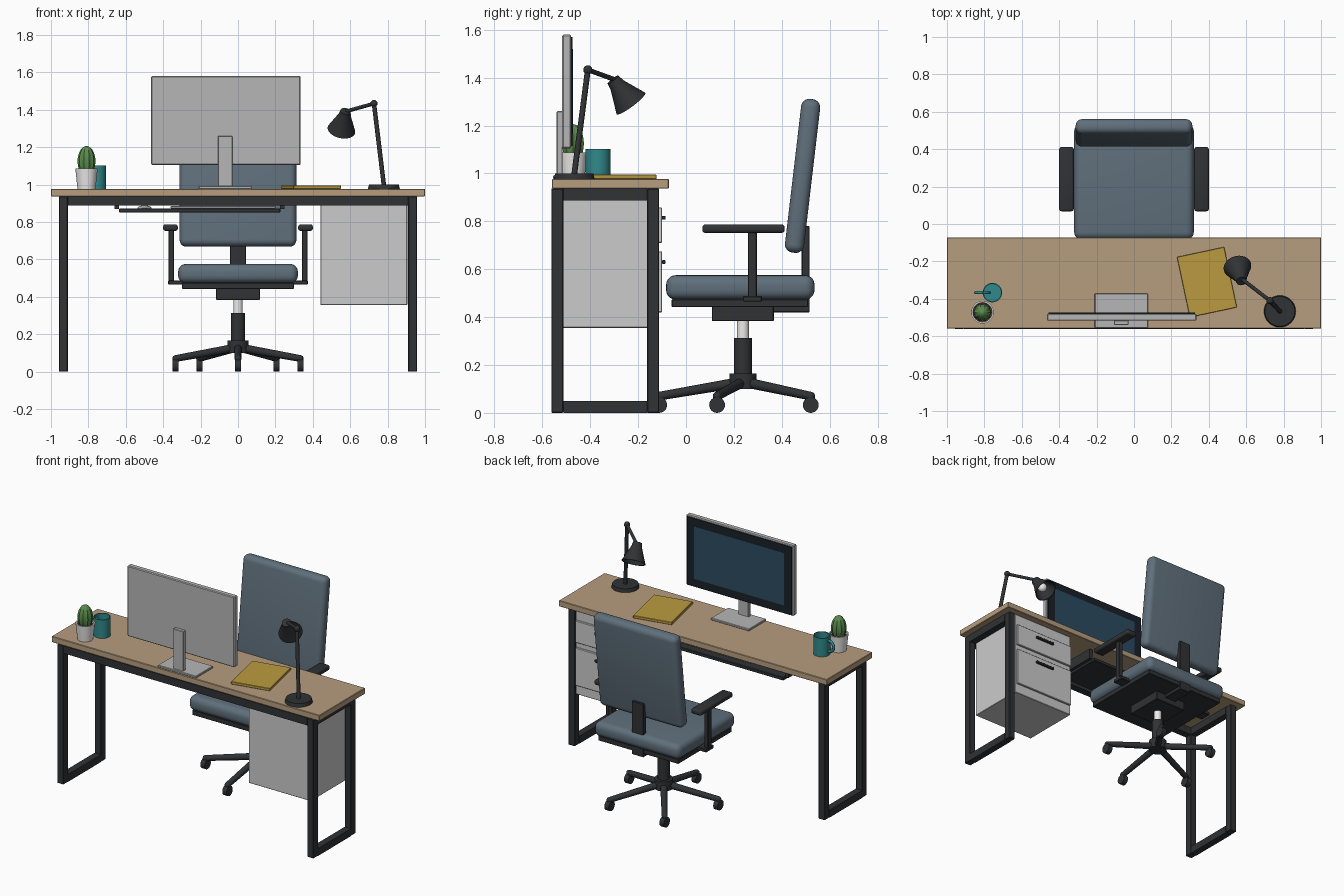
import bpy, bmesh, math
from mathutils import Vector, Matrix

if "Cube" in bpy.data.objects:
    bpy.data.objects.remove(bpy.data.objects["Cube"])


def mat(name, r, g, b):
    m = bpy.data.materials.new(name)
    m.diffuse_color = (r, g, b, 1)
    m.use_nodes = True
    m.node_tree.nodes["Principled BSDF"].inputs["Base Color"].default_value = m.diffuse_color
    return m


WOOD = mat("wood", .47, .34, .21)
DARK = mat("dark_metal", .03, .032, .035)
FABRIC = mat("fabric", .115, .16, .20)
PALE = mat("pale_panel", .68, .68, .66)
SILVER = mat("silver", .47, .47, .47)
BEZEL = mat("bezel", .01, .015, .022)
BLUE = mat("screen_blue", .025, .07, .12)
YELLOW = mat("yellow", .5, .33, .05)
TEAL = mat("teal", .03, .25, .26)
GREEN = mat("green", .1, .26, .07)
WHITE = mat("white", .85, .84, .82)
SOIL = mat("soil", .06, .035, .02)


def finish(name, bm, m, smooth=True):
    bmesh.ops.recalc_face_normals(bm, faces=bm.faces)
    me = bpy.data.meshes.new(name)
    bm.to_mesh(me)
    bm.free()
    ob = bpy.data.objects.new(name, me)
    bpy.context.collection.objects.link(ob)
    me.materials.append(m)
    if smooth:
        bpy.context.view_layer.objects.active = ob
        bpy.ops.object.select_all(action='DESELECT')
        ob.select_set(True)
        bpy.ops.object.shade_smooth_by_angle(angle=math.radians(35))
    return ob


def box(name, x, y, z, m, bevel=.003, seg=1, rot=None):
    """Box from (min, max) ranges, rotated about its own centre."""
    bm = bmesh.new()
    bmesh.ops.create_cube(bm, size=1)
    bmesh.ops.scale(bm, vec=[r[1] - r[0] for r in (x, y, z)], verts=bm.verts)
    if bevel:
        bmesh.ops.bevel(bm, geom=bm.edges[:], offset=bevel, segments=seg,
                        profile=.5, affect='EDGES')
    ob = finish(name, bm, m, seg > 1)
    ob.location = [(r[0] + r[1]) / 2 for r in (x, y, z)]
    if rot:
        ob.rotation_euler = rot
    return ob


def rod(name, a, b, r, m, r2=None, n=24):
    a, b = Vector(a), Vector(b)
    d = b - a
    mx = Matrix.Translation((a + b) / 2) @ d.to_track_quat('Z', 'Y').to_matrix().to_4x4()
    bm = bmesh.new()
    bmesh.ops.create_cone(bm, cap_ends=True, segments=n, radius1=r,
                          radius2=r if r2 is None else r2, depth=d.length, matrix=mx)
    return finish(name, bm, m)


def ball(name, c, r, m, scale=(1, 1, 1), ribs=0):
    bm = bmesh.new()
    bmesh.ops.create_uvsphere(bm, u_segments=40 if ribs else 24, v_segments=16, radius=r)
    for v in bm.verts:
        if ribs:
            k = 1 + .06 * math.cos(ribs * math.atan2(v.co.y, v.co.x))
            v.co.x *= k
            v.co.y *= k
    bmesh.ops.scale(bm, vec=scale, verts=bm.verts)
    bmesh.ops.translate(bm, vec=c, verts=bm.verts)
    return finish(name, bm, m)


def lathe(name, profile, loc, m, axis=(0, 0, 1)):
    bm = bmesh.new()
    vs = [bm.verts.new((r, 0, z)) for r, z in profile]
    es = [bm.edges.new(p) for p in zip(vs, vs[1:])]
    bmesh.ops.spin(bm, geom=vs + es, cent=(0, 0, 0), axis=(0, 0, 1),
                   angle=2 * math.pi, steps=32, use_merge=True)
    bmesh.ops.remove_doubles(bm, verts=bm.verts, dist=1e-5)
    ob = finish(name, bm, m)
    ob.location = loc
    ob.rotation_euler = Vector(axis).to_track_quat('Z', 'Y').to_euler()
    return ob


# Desk: top, looped legs, front beam
box("desktop", (-1, 1), (-.56, -.072), (.937, .977), WOOD)
for s, side in ((-1, "left"), (1, "right")):
    x = sorted((s * .957, s * .91))
    for y, n in ((-.5625, "front"), (-.1625, "back")):
        box(f"{side}_{n}_desk_leg", x, (y, y + .05), (0, .937), DARK)
    for z, n in ((0, "foot"), (.887, "top")):
        box(f"{side}_{n}_bar", x, (-.5125, -.1625), (z, z + .05), DARK, 0)
box("front_beam", (-.91, .91), (-.5625, -.5125), (.887, .937), DARK, 0)

# Drawer cabinet
box("cabinet", (.44, .905), (-.515, -.115), (.355, .937), PALE)
for i, (z0, z1, h) in enumerate(((.71, .858, .815), (.42, .675, .63))):
    box(f"drawer_front_{i}", (.447, .898), (-.116, -.1), (z0, z1), PALE)
    box(f"drawer_handle_{i}", (.6, .745), (-.101, -.085), (h - .008, h + .008), DARK)

# Keyboard tray
box("keyboard_tray", (-.636, .226), (-.44, -.13), (.85, .872), DARK)
for x in (-.66, .224):
    box("tray_rail", (x, x + .024), (-.44, -.15), (.868, .937), DARK, 0)
box("keyboard", (-.36, .2), (-.33, -.18), (.872, .886), SILVER)
ball("mouse", (-.5, -.25, .874), .037, SILVER, (1, 1.5, .4))

# Monitor
box("monitor_shell", (-.465, .335), (-.517, -.48), (1.105, 1.58), SILVER, .005)
box("monitor_bezel", (-.456, .326), (-.482, -.474), (1.114, 1.571), BEZEL, 0)
box("monitor_screen", (-.4, .27), (-.476, -.472), (1.165, 1.52), BLUE, 0)
box("monitor_neck", (-.107, -.03), (-.54, -.515), (.985, 1.26), SILVER)
box("monitor_foot", (-.21, .075), (-.556, -.372), (.977, .992), SILVER)

# Desk lamp
base, elbow, tip = (.78, -.467, .995), (.727, -.41, 1.433), (.58, -.297, 1.392)
rod("lamp_base", (.78, -.467, .977), (.78, -.467, 1.0), .085, DARK, .08, 32)
rod("lamp_lower_arm", base, elbow, .012, DARK)
rod("lamp_upper_arm", elbow, tip, .01, DARK)
ball("lamp_elbow", elbow, .019, DARK)
axis = Vector((-.022, .075, -.1)).normalized()
lathe("lamp_shade", [(0, 0), (.028, 0), (.034, .03), (.075, .127), (.07, .127),
                     (.028, .03), (0, .025)], (.575, -.305, 1.392), DARK, axis)
ball("lamp_bulb", Vector((.575, -.305, 1.392)) + axis * .085, .03, WHITE)

# Folder, mug, cactus
box("folder", (.261, .519), (-.476, -.146), (.977, .995), YELLOW, .002,
    rot=(0, 0, math.radians(12)))
lathe("mug", [(0, 0), (.052, 0), (.052, .125), (.046, .125), (.046, .012), (0, .012)],
      (-.757, -.367, .977), TEAL)
bpy.ops.mesh.primitive_torus_add(major_radius=.036, minor_radius=.009, major_segments=28,
                                 minor_segments=10, location=(-.81, -.367, 1.04),
                                 rotation=(math.pi / 2, 0, 0))
handle = bpy.context.object
handle.name = "mug_handle"
handle.data.materials.append(TEAL)
bpy.ops.object.shade_smooth()
lathe("cactus_pot", [(0, 0), (.048, 0), (.06, .11), (.052, .11), (.05, .09)],
      (-.81, -.472, .977), WHITE)
rod("pot_soil", (-.81, -.472, 1.05), (-.81, -.472, 1.07), .05, SOIL)
ball("cactus", (-.81, -.472, 1.125), .045, GREEN, (1, 1, 1.8), ribs=10)

# Chair cushions
box("seat", (-.32, .32), (-.083, .537), (.473, .575), FABRIC, .04, 5)
box("backrest", (-.312, .312), (.447, .527), (.667, 1.313), FABRIC, .034, 5,
    rot=(math.radians(-6.7), 0, 0))

# Chair frame
box("seat_plate", (-.3, .3), (-.06, .51), (.442, .475), DARK)
box("tilt_mechanism", (-.117, .117), (.108, .367), (.383, .445), DARK)
box("back_support", (-.043, .043), (.483, .516), (.42, .78), DARK)
box("support_arm", (-.043, .043), (.3, .516), (.42, .445), DARK)
box("armrest_crossbar", (-.373, .373), (.238, .317), (.465, .488), DARK)
for s, side in ((-1, "left"), (1, "right")):
    box(f"{side}_armrest_post", sorted((s * .372, s * .342)), (.258, .296), (.47, .76), DARK)
    box(f"{side}_armrest_pad", sorted((s * .4, s * .322)), (.068, .412), (.752, .787),
        DARK, .012, 3)

# Chair column and five-star base with castors
C = Vector((0, .238, 0))
rod("gas_piston", C + Vector((0, 0, .3)), C + Vector((0, 0, .39)), .025, WHITE)
rod("gas_column", C + Vector((0, 0, .15)), C + Vector((0, 0, .312)), .0375, DARK)
rod("base_hub", C + Vector((0, 0, .1)), C + Vector((0, 0, .165)), .057, DARK)
for i in range(5):
    a = math.radians(-90 + 72 * i)
    d = Vector((math.cos(a), math.sin(a), 0))
    end = C + d * .35
    rod(f"base_spoke_{i}", C + Vector((0, 0, .13)), end + Vector((0, 0, .07)), .022, DARK, .018, 16)
    ball(f"spoke_end_{i}", end + Vector((0, 0, .07)), .018, DARK)
    w = Vector((.016, 0, 0))
    wheel = end + Vector((0, 0, .033))
    rod(f"castor_{i}", wheel - w, wheel + w, .033, DARK)
